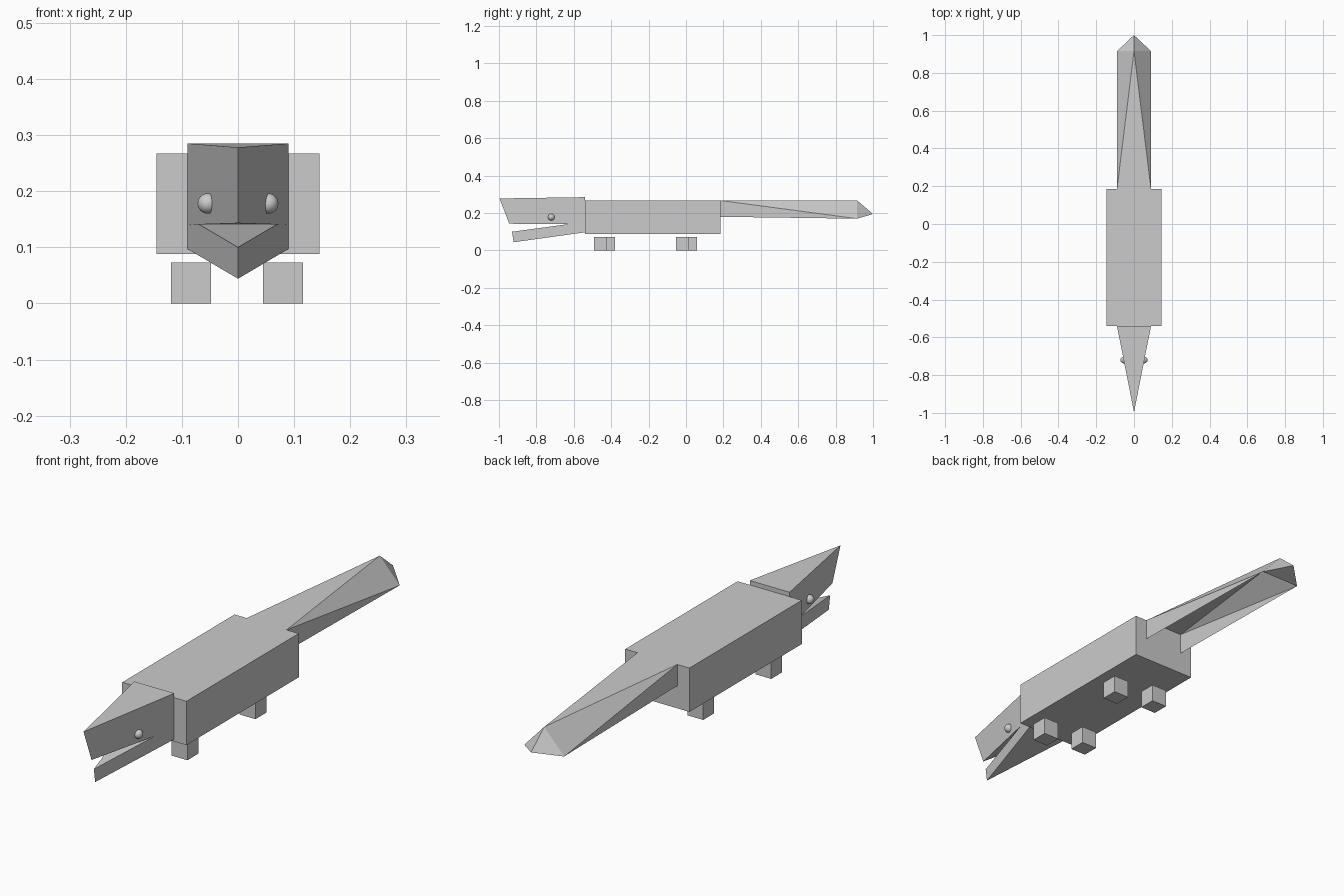
import bpy, bmesh

if "Cube" in bpy.data.objects:
    bpy.data.objects.remove(bpy.data.objects["Cube"])

grey = bpy.data.materials.new("plain grey")
grey.diffuse_color = (0.6, 0.6, 0.6, 1)
grey.use_nodes = True
grey.node_tree.nodes["Principled BSDF"].inputs["Base Color"].default_value = grey.diffuse_color


def make(name, verts, faces, closed=True):
    me = bpy.data.meshes.new(name)
    me.from_pydata(verts, [], faces)
    bm = bmesh.new()
    bm.from_mesh(me)
    if closed:
        bmesh.ops.recalc_face_normals(bm, faces=bm.faces)
    bm.to_mesh(me)
    bm.free()
    me.materials.append(grey)
    ob = bpy.data.objects.new(name, me)
    bpy.context.collection.objects.link(ob)
    return ob


def box(name, x0, x1, y0, y1, z0, z1):
    verts = [(x, y, z) for x in (x0, x1) for y in (y0, y1) for z in (z0, z1)]
    faces = [(0, 1, 3, 2), (4, 6, 7, 5), (0, 4, 5, 1),
             (2, 3, 7, 6), (0, 2, 6, 4), (1, 5, 7, 3)]
    return make(name, verts, faces)


def wedge(name, back_y, tip_low, tip_high, back_low, back_high, w=0.09):
    """Triangular jaw: two back edges narrowing to one front edge."""
    verts = [(-w, back_y, back_low), (w, back_y, back_low), (0, *tip_low),
             (-w, back_y, back_high), (w, back_y, back_high), (0, *tip_high)]
    faces = [(0, 2, 1), (3, 4, 5), (0, 1, 4, 3), (1, 2, 5, 4), (2, 0, 3, 5)]
    return make(name, verts, faces)


# Trunk
box("body", -0.145, 0.145, -0.54, 0.185, 0.088, 0.267)

# Open mouth
wedge("upper_jaw", -0.54, (-0.945, 0.143), (-0.997, 0.278), 0.14, 0.285)
wedge("lower_jaw", -0.54, (-0.922, 0.044), (-0.93, 0.1), 0.097, 0.153)

# Short legs, left pair set slightly further back
for side, x, dy in (("right", 0.045, 0), ("left", -0.119, 0.042)):
    for end, y in (("front", -0.492), ("rear", -0.053)):
        box(f"{end}_{side}_leg", x, x + 0.071, y + dy, y + dy + 0.07, 0, 0.073)

# Tail: hollow underneath, ridge running to a pointed end
tail_verts = [(0, 0.915, 0.267), (0, 1.0, 0.195)]
for s in (-1, 1):
    tail_verts += [(s * 0.09, 0.185, 0.267), (s * 0.09, 0.185, 0.18),
                   (s * 0.09, 0.915, 0.17)]
make("tail", tail_verts,
     [(2, 5, 0),              # top
      (2, 0, 4), (5, 7, 0),   # sloping flanks
      (2, 4, 3), (5, 6, 7),   # side walls
      (0, 1, 4), (0, 7, 1),   # pointed end
      (1, 7, 4)], closed=False)

# Eyes
for side, x in (("right", 0.054), ("left", -0.054)):
    bpy.ops.mesh.primitive_uv_sphere_add(
        segments=24, ring_count=12, radius=0.018, location=(x, -0.72, 0.178))
    eye = bpy.context.object
    eye.name = f"{side}_eye"
    eye.data.materials.append(grey)
    bpy.ops.object.shade_smooth()
